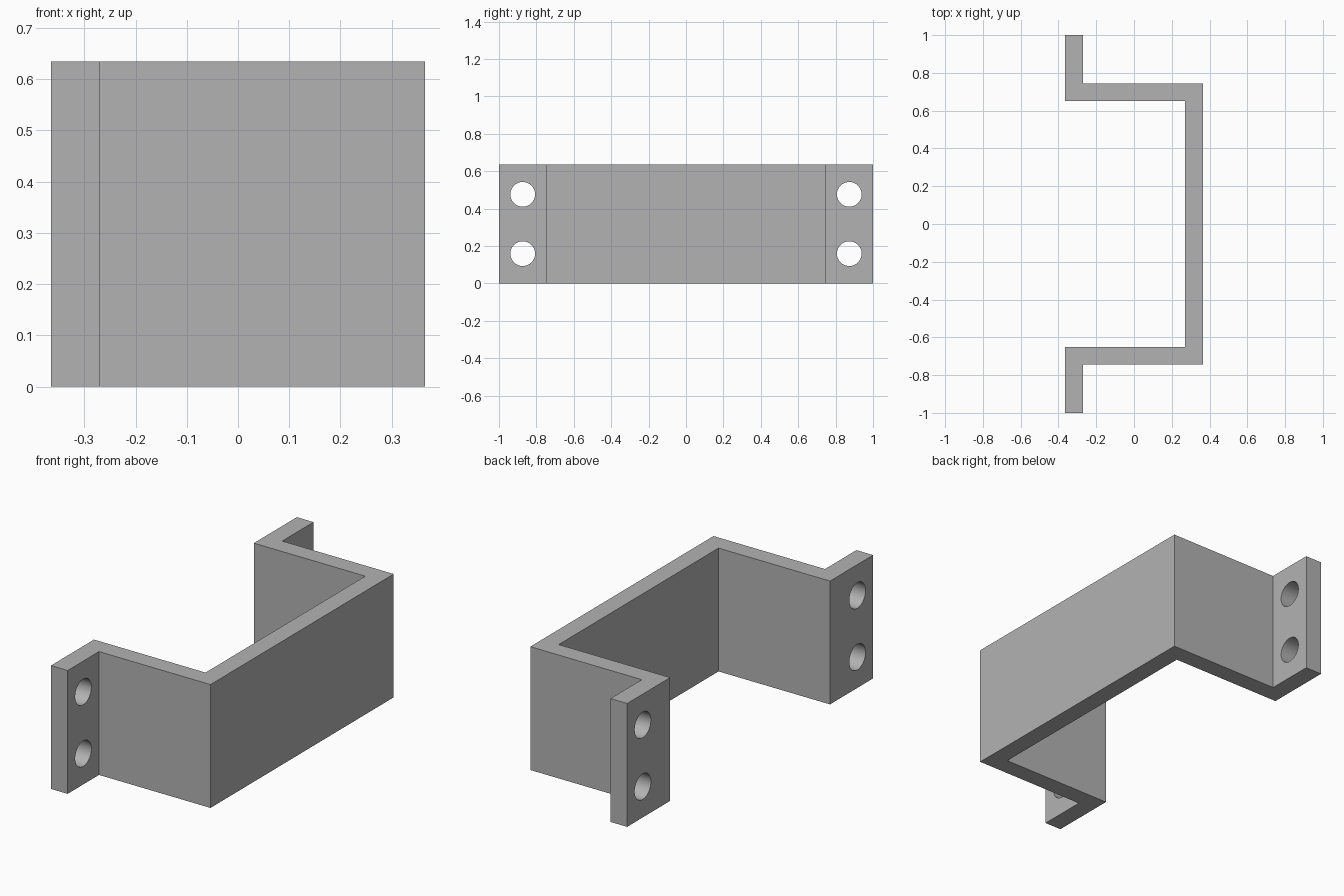
import bpy
import bmesh
from math import pi

cube = bpy.data.objects.get("Cube")
if cube:
    bpy.data.objects.remove(cube, do_unlink=True)

HEIGHT = 0.635
HALF_DEPTH = 0.365
WALL = 0.095
ARM_OUTER = 0.745
HOLE_RADIUS = 0.066

# Plain grey material
grey = bpy.data.materials.new("plain_grey")
grey.use_nodes = True
colour = (0.45, 0.45, 0.45, 1)
grey.diffuse_color = colour
grey.node_tree.nodes["Principled BSDF"].inputs["Base Color"].default_value = colour


def make_object(name, bm):
    bmesh.ops.recalc_face_normals(bm, faces=bm.faces)
    mesh = bpy.data.meshes.new(name)
    bm.to_mesh(mesh)
    bm.free()
    mesh.materials.append(grey)
    obj = bpy.data.objects.new(name, mesh)
    bpy.context.collection.objects.link(obj)
    return obj


# Hat-shaped strap: half profile mirrored across y, then extruded upward
half = [
    (-HALF_DEPTH, ARM_OUTER - WALL),
    (-HALF_DEPTH, 1),
    (-HALF_DEPTH + WALL, 1),
    (-HALF_DEPTH + WALL, ARM_OUTER),
    (HALF_DEPTH, ARM_OUTER),
]
inner = (HALF_DEPTH - WALL, ARM_OUTER - WALL)
upper = [inner] + half
profile = upper + [(x, -y) for x, y in reversed(upper)]

bm = bmesh.new()
base = bm.faces.new([bm.verts.new((x, y, 0)) for x, y in profile])
wall = bmesh.ops.extrude_face_region(bm, geom=[base])
top = [v for v in wall["geom"] if isinstance(v, bmesh.types.BMVert)]
bmesh.ops.translate(bm, verts=top, vec=(0, 0, HEIGHT))
bracket = make_object("mounting_bracket", bm)

# Two bolt holes through each flange
bm = bmesh.new()
for y in (-0.873, 0.873):
    for z in (HEIGHT / 4, HEIGHT * 3 / 4):
        hole = bmesh.ops.create_cone(
            bm, cap_ends=True, segments=48,
            radius1=HOLE_RADIUS, radius2=HOLE_RADIUS, depth=WALL * 3)
        for v in hole["verts"]:
            x0, y0, z0 = v.co
            v.co = (z0 - HALF_DEPTH + WALL / 2, y + y0, z - x0)
cutter = make_object("bolt_hole_cutter", bm)
cutter.hide_render = True

cut = bracket.modifiers.new("bolt_holes", "BOOLEAN")
cut.operation = "DIFFERENCE"
cut.solver = "EXACT"
cut.object = cutter

bpy.ops.object.select_all(action="DESELECT")
bpy.context.view_layer.objects.active = bracket
bracket.select_set(True)
bpy.ops.object.modifier_apply(modifier=cut.name)
bpy.data.objects.remove(cutter, do_unlink=True)

# Smooth hole walls, crisp plate edges
bpy.ops.object.shade_smooth_by_angle(angle=pi / 6)
